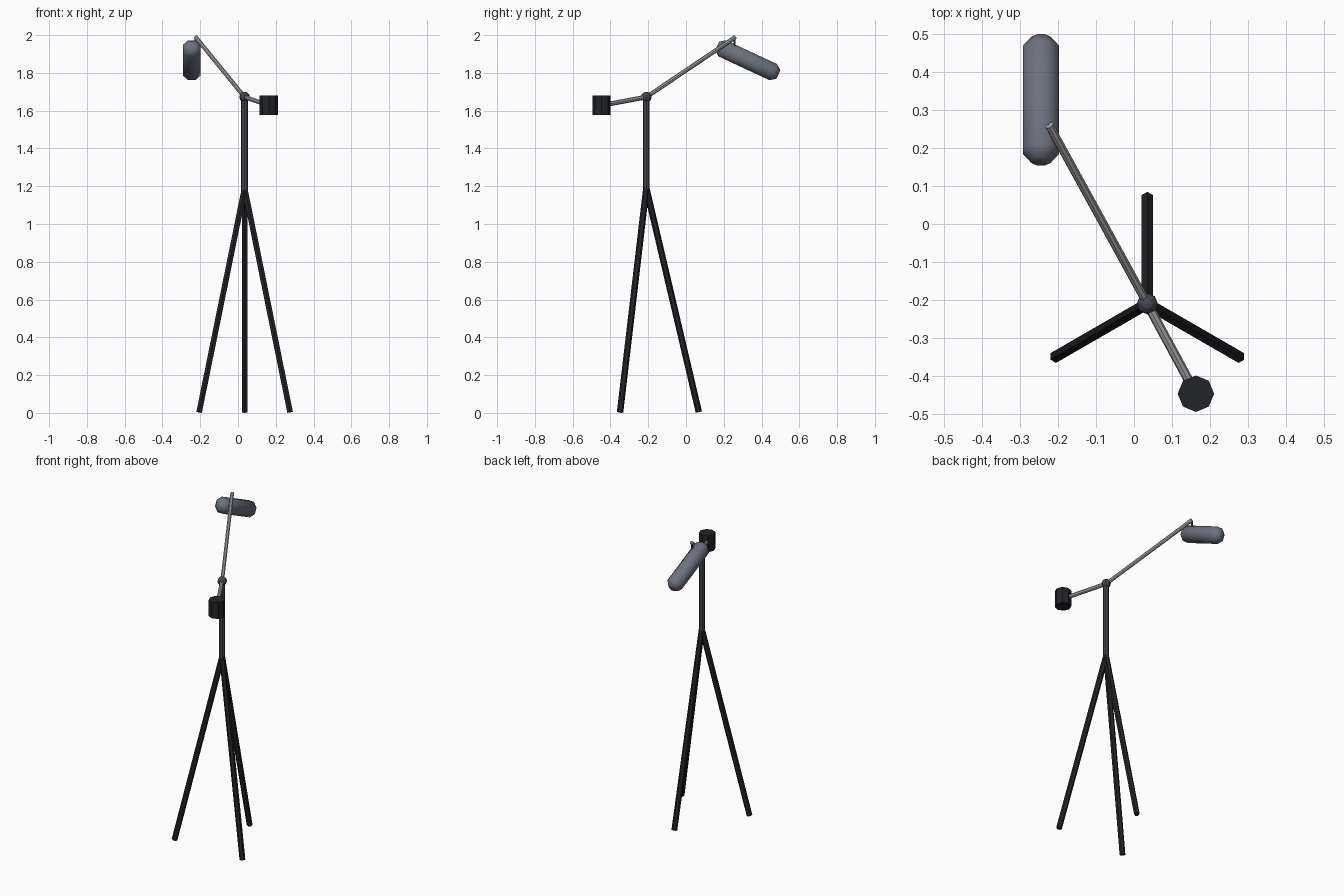
import bpy, bmesh, math
from mathutils import Vector, Matrix

if "Cube" in bpy.data.objects:
    bpy.data.objects.remove(bpy.data.objects["Cube"])


def material(name, rgb):
    m = bpy.data.materials.new(name)
    m.diffuse_color = (*rgb, 1)
    m.use_nodes = True
    m.node_tree.nodes["Principled BSDF"].inputs["Base Color"].default_value = m.diffuse_color
    return m


BLACK = material("black", (0.016, 0.017, 0.02))
SLATE = material("dark_slate", (0.06, 0.066, 0.08))
STEEL = material("steel", (0.36, 0.36, 0.37))
GREY = material("blue_grey", (0.15, 0.17, 0.21))


def add_object(name, bm, mat, smooth):
    bmesh.ops.recalc_face_normals(bm, faces=bm.faces)
    me = bpy.data.meshes.new(name)
    bm.to_mesh(me)
    bm.free()
    me.materials.append(mat)
    for p in me.polygons:
        p.use_smooth = smooth
    ob = bpy.data.objects.new(name, me)
    bpy.context.collection.objects.link(ob)
    return ob


def lathe(name, a, b, profile, sides, mat, phase=0.0, smooth=False):
    """Closed rings (distance along a->b, radius), capped at both ends."""
    a, b = Vector(a), Vector(b)
    w = (b - a).normalized()
    ref = Vector((1, 0, 0)) if abs(w.x) < 0.5 else Vector((0, 1, 0))
    u = (ref - w * ref.dot(w)).normalized()
    v = w.cross(u)
    bm = bmesh.new()
    rings = []
    for d, r in profile:
        angles = [phase + 2 * math.pi * i / sides for i in range(sides)]
        rings.append([bm.verts.new(a + w * d + (u * math.cos(t) + v * math.sin(t)) * r) for t in angles])
    for lo, hi in zip(rings, rings[1:]):
        for i in range(sides):
            j = (i + 1) % sides
            bm.faces.new((lo[i], lo[j], hi[j], hi[i]))
    bm.faces.new(rings[0])
    bm.faces.new(rings[-1])
    return add_object(name, bm, mat, smooth)


def rod(name, a, b, r, sides, mat, phase=0.0):
    length = (Vector(b) - Vector(a)).length
    return lathe(name, a, b, [(0, r), (length, r)], sides, mat, phase)


CX, CY = 0.035, -0.21
hub = Vector((CX, CY, 1.672))
tip = Vector((-0.223, 0.26, 1.988))
weight = Vector((0.163, -0.447, 1.628))

# Tripod legs
for i in range(3):
    t = math.radians(90 + 120 * i)
    foot = (CX + 0.278 * math.cos(t), CY + 0.278 * math.sin(t), 0.004)
    rod(f"tripod_leg_{i + 1}", foot, (CX, CY, 1.19), 0.017, 6, BLACK, math.pi / 6)

# Centre column and swivel joint
rod("centre_column", (CX, CY, 1.16), hub, 0.018, 8, SLATE)
bm = bmesh.new()
bmesh.ops.create_uvsphere(bm, u_segments=8, v_segments=6, radius=0.028,
                          matrix=Matrix.Translation(hub))
add_object("swivel_joint", bm, SLATE, False)

# Boom, counter arm and counterweight
rod("boom_arm", hub, tip, 0.0115, 8, STEEL)
rod("counter_arm", hub, weight, 0.0125, 8, STEEL)
rod("counterweight", weight - Vector((0, 0, 0.052)), weight + Vector((0, 0, 0.052)), 0.048, 8, BLACK)

# Hanger and tilted microphone windshield with bevelled ends
rod("hanger", (tip.x, tip.y - 0.003, 1.925), (tip.x, tip.y - 0.003, 1.985), 0.006, 6, SLATE)
mid = Vector((-0.245, 0.327, 1.867))
axis = Vector((0, math.cos(math.radians(25)), -math.sin(math.radians(25))))
L, R = 0.358, 0.051
lathe("microphone_windshield", mid - axis * L / 2, mid + axis * L / 2,
      [(0, 0.027), (0.03, R), (L - 0.03, R), (L, 0.027)], 8, GREY, math.pi / 8, True)
